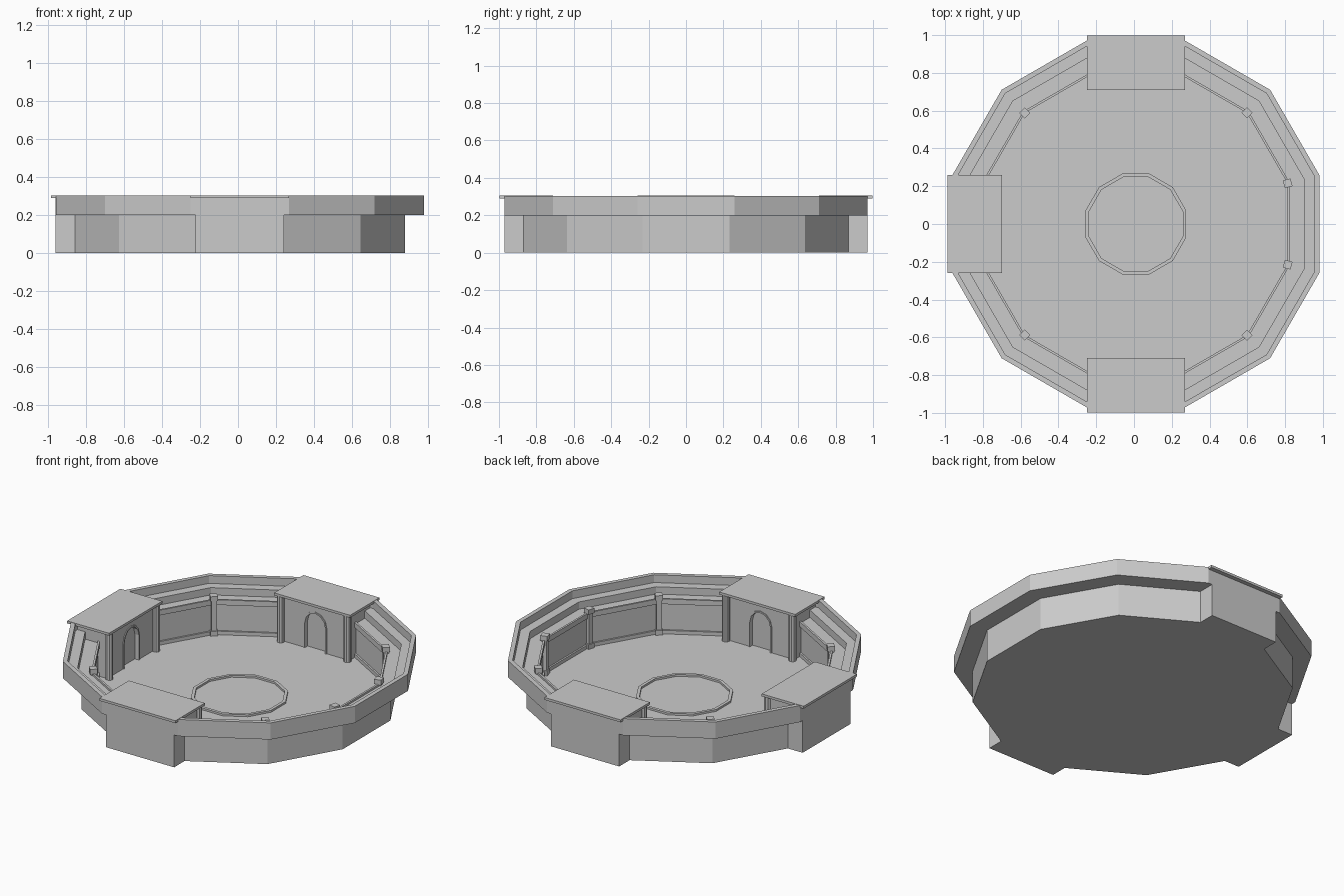
import bpy, bmesh
from math import pi, sin, cos, radians
from mathutils import Matrix

if "Cube" in bpy.data.objects:
    bpy.data.objects.remove(bpy.data.objects["Cube"])

CX = 0.01          # the bowl centre sits slightly off the bounding-box centre
SIDES = 12
APO = cos(pi / SIDES)


def finish(name, bm, angle=0.0):
    """Turn a bmesh into an object, rotated about the bowl centre."""
    bmesh.ops.remove_doubles(bm, verts=bm.verts, dist=1e-5)
    bmesh.ops.recalc_face_normals(bm, faces=bm.faces)
    me = bpy.data.meshes.new(name)
    bm.to_mesh(me)
    bm.free()
    ob = bpy.data.objects.new(name, me)
    bpy.context.collection.objects.link(ob)
    ob.matrix_world = Matrix.Translation((CX, 0, 0)) @ Matrix.Rotation(angle, 4, 'Z')
    return ob


def lathe(name, profile, closed=False):
    """Revolve an (r, z) profile into a faceted ring with a flat facing +x."""
    bm = bmesh.new()
    rings = []
    for k in range(SIDES):
        a = 2 * pi * (k + 0.5) / SIDES
        rings.append([bm.verts.new((r * cos(a), r * sin(a), z)) for r, z in profile])
    n = len(profile)
    for k in range(SIDES):
        p, q = rings[k], rings[(k + 1) % SIDES]
        for i in range(n if closed else n - 1):
            j = (i + 1) % n
            bm.faces.new((p[i], q[i], q[j], p[j]))
    if not closed:
        bm.faces.new([r[0] for r in rings])
        bm.faces.new([r[-1] for r in rings])
    return finish(name, bm)


def add_box(bm, x0, x1, y0, y1, z0, z1):
    m = Matrix.Translation(((x0 + x1) / 2, (y0 + y1) / 2, (z0 + z1) / 2)) \
        @ Matrix.Diagonal((x1 - x0, y1 - y0, z1 - z0, 1))
    bmesh.ops.create_cube(bm, size=1, matrix=m)


def box(name, dims, angle=0.0):
    bm = bmesh.new()
    add_box(bm, *dims)
    return finish(name, bm, angle)


# Stepped bowl: base, overhanging upper tier, two seating steps, floor
lathe("stepped_bowl", [(0.90, 0), (0.90, 0.20), (1.005, 0.20), (1.005, 0.303),
                       (0.978, 0.303), (0.978, 0.255), (0.921, 0.255), (0.921, 0.21),
                       (0.842, 0.21), (0.842, 0.006)])

# Raised ring in the middle of the floor
lathe("centre_ring", [(0.276, 0.002), (0.276, 0.018), (0.257, 0.018), (0.257, 0.002)], closed=True)

# Top rails and skirting along every side without a gatehouse
for deg in range(0, 360, 30):
    if deg in (90, 180, 270):
        continue
    half = 0.806 * sin(pi / SIDES) / APO
    bm = bmesh.new()
    for z0, z1 in ((0.003, 0.028), (0.19, 0.222)):
        add_box(bm, 0.803, 0.815, -half, half, z0, z1)
    finish("wall_rails", bm, radians(deg))

# Corner posts with cap and foot
for deg in (-15, 15, 45, 135, 225, 315):
    bm = bmesh.new()
    for w, z0, z1 in ((0.021, 0.003, 0.035), (0.015, 0.03, 0.225), (0.021, 0.22, 0.25)):
        add_box(bm, 0.832 - w, 0.832 + w, -w, w, z0, z1)
    finish("corner_post", bm, radians(deg))


def gatehouse(angle):
    """Gatehouse facing the centre, built on the +x side then rotated."""
    box("gatehouse_body", (0.765, 0.971, -0.233, 0.233, 0, 0.292), angle)
    box("gatehouse_roof", (0.71, 0.997, -0.26, 0.26, 0.29, 0.305), angle)

    # Front wall with an arched opening
    hw, spring = 0.07, 0.16
    arch = [(hw * cos(t), spring + 0.075 * sin(t)) for t in [pi * i / 6 for i in range(7)]]
    outline = [(0.233, 0.003), (0.233, 0.292), (-0.233, 0.292), (-0.233, 0.003),
               (-hw, 0.003)] + arch[::-1] + [(hw, 0.003)]
    bm = bmesh.new()
    face = bm.faces.new([bm.verts.new((0.742, y, z)) for y, z in outline])
    ext = bmesh.ops.extrude_face_region(bm, geom=[face], use_keep_orig=True)
    moved = [g for g in ext["geom"] if isinstance(g, bmesh.types.BMVert)]
    bmesh.ops.translate(bm, verts=moved, vec=(0.024, 0, 0))
    finish("gatehouse_front", bm, angle)

    # Raised trim around the arch
    rim = [(-hw, 0.003)] + arch[::-1] + [(hw, 0.003)]
    bm = bmesh.new()
    loops = []
    for y, z in rim:
        oy = y * 1.13
        oz = z if z <= spring else spring + (z - spring) * 1.13
        loops.append([bm.verts.new(c) for c in ((0.75, y, z), (0.737, y, z),
                                                (0.737, oy, oz), (0.75, oy, oz))])
    for p, q in zip(loops, loops[1:]):
        for i in range(3):
            bm.faces.new((p[i], q[i], q[i + 1], p[i + 1]))
    finish("arch_trim", bm, angle)

    # Round columns at the inner corners
    for s in (-1, 1):
        bm = bmesh.new()
        bmesh.ops.create_cone(bm, cap_ends=True, segments=10, radius1=0.022, radius2=0.022,
                              depth=0.288, matrix=Matrix.Translation((0.73, s * 0.228, 0.147)))
        finish("gatehouse_column", bm, angle)


for deg in (90, 180, 270):
    gatehouse(radians(deg))
